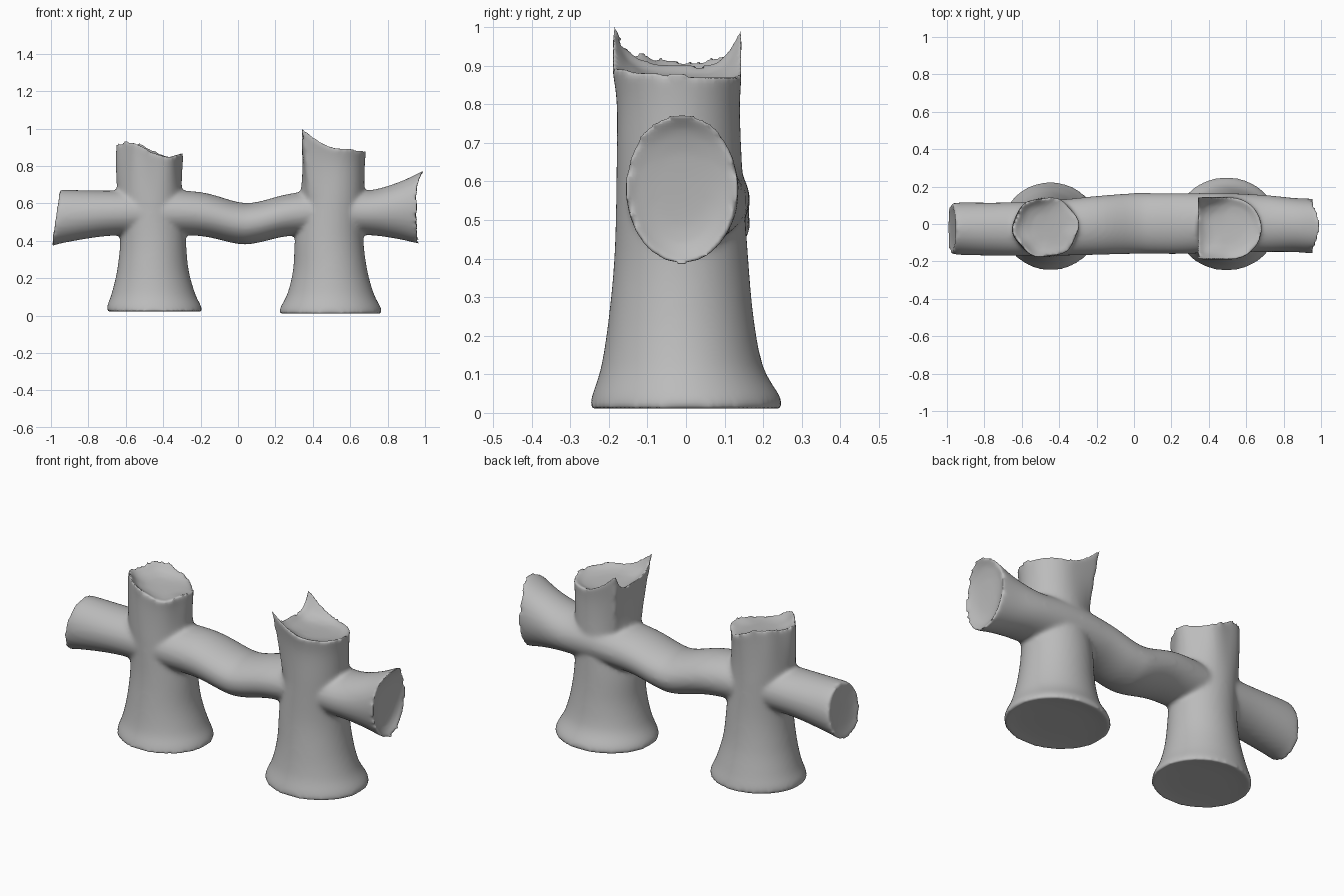
import bpy, bmesh, math
from mathutils import Vector

if "Cube" in bpy.data.objects:
    bpy.data.objects.remove(bpy.data.objects["Cube"], do_unlink=True)

mat = bpy.data.materials.new("plain grey wood")
mat.use_nodes = True
GREY = (0.5, 0.5, 0.5, 1)
mat.diffuse_color = GREY
mat.node_tree.nodes["Principled BSDF"].inputs["Base Color"].default_value = GREY

SIDES = 48
ANGLES = [2 * math.pi * i / SIDES for i in range(SIDES)]
bm = bmesh.new()


def spline(rows, steps=5):
    """Smooth curve through rows of numbers."""
    out = []
    for i in range(len(rows) - 1):
        p0, p1, p2, p3 = (rows[max(0, min(len(rows) - 1, i + k))] for k in (-1, 0, 1, 2))
        for s in range(steps):
            t = s / steps
            out.append([0.5 * (2 * b + (c - a) * t + (2 * a - 5 * b + 4 * c - d) * t * t
                               + (3 * b - a - 3 * c + d) * t ** 3)
                        for a, b, c, d in zip(p0, p1, p2, p3)])
    return out + [list(rows[-1])]


def cap(ring, centre):
    """Rings that close an end as a shallow dish."""
    centre = Vector(centre)
    rings = []
    for scale, sink in ((0.9, 0.3), (0.75, 0.65), (0.5, 0.9), (0.2, 1)):
        flat = [centre.lerp(p, scale) for p in ring]
        deep = [centre + (p - centre) * scale * (1 - sink) for p in ring]
        axis = (ring[0] - ring[SIDES // 2]).cross(ring[SIDES // 4] - ring[3 * SIDES // 4]).normalized()
        rings.append([f + axis * (d - f).dot(axis) for f, d in zip(flat, deep)])
    return rings


def loft(rings):
    loops = [[bm.verts.new(p) for p in r] for r in rings]
    for a, b in zip(loops, loops[1:]):
        for i in range(SIDES):
            j = (i + 1) % SIDES
            bm.faces.new((a[i], a[j], b[j], b[i]))
    bm.faces.new(loops[0][::-1])
    bm.faces.new(loops[-1])


def post(rows, section, top, dish, foot):
    """Upright log. Rows: z, x min, x max, y min, y max; the top rim follows top()."""
    rows = spline(rows)
    z_last = rows[-1][0]
    rings = []
    for z, x0, x1, y0, y1 in rows:
        k = max(0, (z - 0.6) / (z_last - 0.6))
        ring = []
        for a in ANGLES:
            u, v = section(a, k)
            height = z + k ** 2 * (top(a, u, v) - z_last)
            ring.append(Vector(((x0 + x1) / 2 + u * (x1 - x0) / 2,
                                (y0 + y1) / 2 + v * (y1 - y0) / 2, height)))
        rings.append(ring)
    loft(cap(rings[0], foot)[::-1] + rings + cap(rings[-1], dish))


def hex_section(a, k):
    r = 1 + 0.04 * k * math.cos(6 * (a - 0.15))
    return r * math.cos(a), r * math.sin(a)


def d_section(a, k):
    c, s = math.cos(a), math.sin(a)
    r = 1 / max(abs(c), abs(s)) if c < 0 else 1
    r = 1 + (r - 1) * min(1, k * 1.1)
    return c * r, s * r


# Post at the -x side, six-sided with a sloping top
post([(0.02, -0.70, -0.19, -0.25, 0.225), (0.05, -0.70, -0.197, -0.24, 0.22),
      (0.12, -0.675, -0.23, -0.215, 0.20), (0.25, -0.645, -0.265, -0.195, 0.17),
      (0.42, -0.63, -0.28, -0.18, 0.15), (0.65, -0.645, -0.30, -0.175, 0.14),
      (0.80, -0.65, -0.30, -0.175, 0.14), (0.895, -0.645, -0.295, -0.18, 0.145)],
     hex_section,
     lambda a, u, v: 0.895 - 0.042 * u + 0.02 * math.cos(3 * (a - 4.1)),
     (-0.46, -0.02, 0.855), (-0.445, -0.01, 0.03))

# Post at the +x side, D-shaped with two splinters on its inner corners
post([(0.008, 0.22, 0.77, -0.25, 0.25), (0.04, 0.225, 0.765, -0.245, 0.245),
      (0.12, 0.265, 0.725, -0.22, 0.20), (0.25, 0.295, 0.69, -0.20, 0.175),
      (0.42, 0.305, 0.67, -0.185, 0.16), (0.65, 0.335, 0.675, -0.18, 0.145),
      (0.80, 0.345, 0.678, -0.18, 0.14), (0.895, 0.34, 0.685, -0.195, 0.145)],
     d_section,
     lambda a, u, v: 0.895 - 0.012 * u - 0.012 * v + 0.11 * max(0, -u) ** 1.4 * v ** 4,
     (0.50, -0.02, 0.86), (0.495, 0, 0.02))

# Sagging rail. Rows: x, z min, z max, y min, y max
rail = spline([(-0.98, 0.362, 0.672, -0.158, 0.108), (-0.93, 0.385, 0.672, -0.165, 0.115),
               (-0.70, 0.425, 0.668, -0.17, 0.115), (-0.45, 0.43, 0.67, -0.17, 0.125),
               (-0.20, 0.425, 0.66, -0.165, 0.15), (0.0, 0.383, 0.607, -0.16, 0.165),
               (0.10, 0.388, 0.607, -0.16, 0.165), (0.27, 0.425, 0.65, -0.16, 0.165),
               (0.50, 0.43, 0.68, -0.15, 0.165), (0.70, 0.43, 0.67, -0.15, 0.155),
               (0.85, 0.41, 0.715, -0.15, 0.14), (0.965, 0.382, 0.785, -0.158, 0.135)])
rings = []
for x, z0, z1, y0, y1 in rail:
    left, right = max(0, (-x - 0.7) / 0.28), max(0, (x - 0.7) / 0.265)
    ring = []
    for a in ANGLES:
        v, w = math.cos(a), math.sin(a)
        shift = 0.023 * w * left + right ** 2 * (0.05 * max(0, w) ** 4 + 0.012 * max(0, -w) - 0.005)
        ring.append(Vector((x + shift, (y0 + y1) / 2 + v * (y1 - y0) / 2,
                            (z0 + z1) / 2 + w * (z1 - z0) / 2)))
    rings.append(ring)
loft(cap(rings[0], (-0.965, -0.025, 0.52))[::-1] + rings + cap(rings[-1], (0.935, -0.01, 0.57)))

# Fuse the logs into one skin with soft joints
bmesh.ops.recalc_face_normals(bm, faces=bm.faces)
mesh = bpy.data.meshes.new("log_fence")
bm.to_mesh(mesh)
bm.free()
mesh.materials.append(mat)
fence = bpy.data.objects.new("log_fence", mesh)
bpy.context.collection.objects.link(fence)
fuse = fence.modifiers.new("fuse", 'REMESH')
fuse.mode = 'VOXEL'
fuse.voxel_size = 0.011
fuse.use_smooth_shade = True
soften = fence.modifiers.new("soften", 'SMOOTH')
soften.factor = 0.5
soften.iterations = 10
